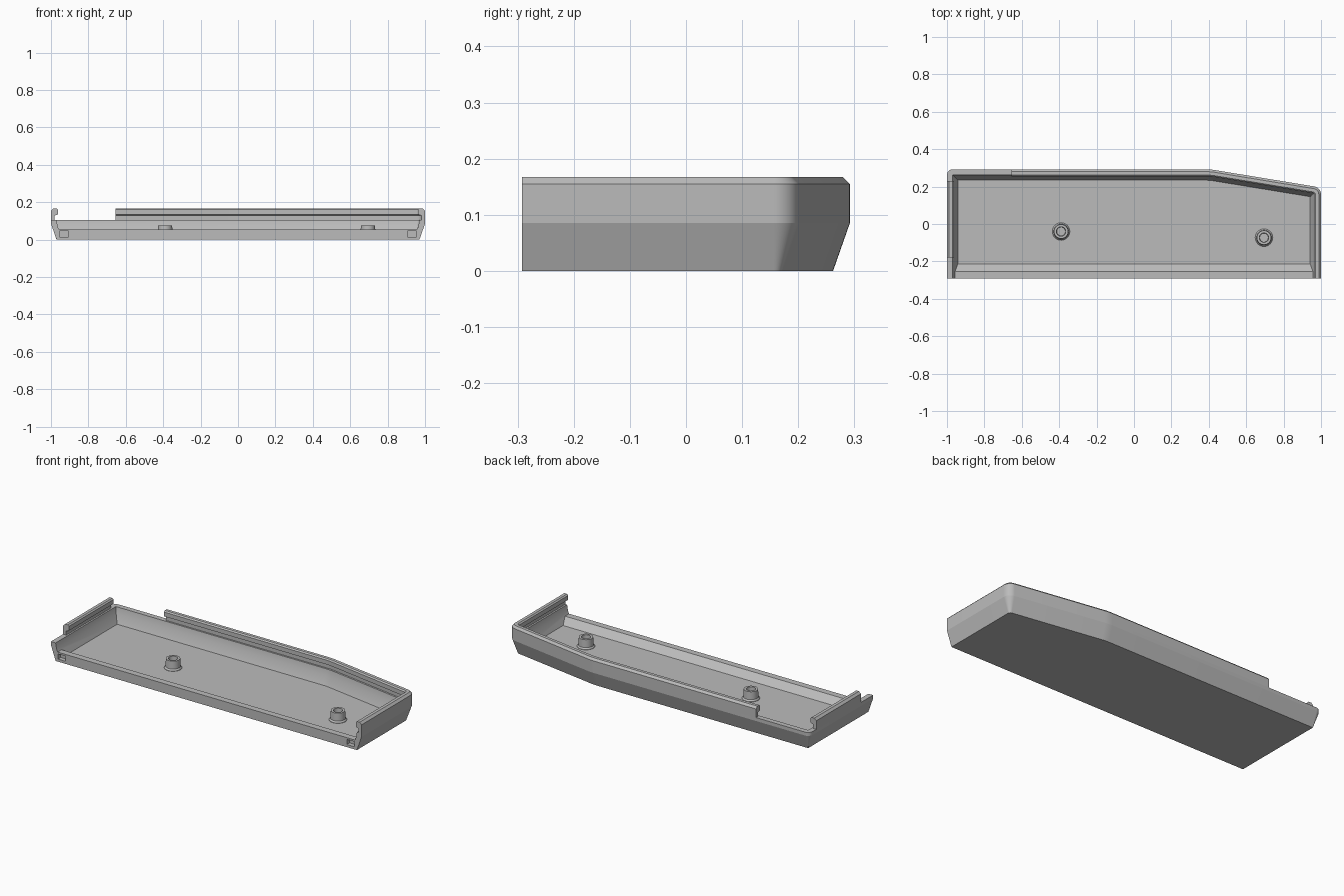
import bpy, bmesh, math
from mathutils import Vector

cube = bpy.data.objects.get("Cube")
if cube:
    bpy.data.objects.remove(cube)

grey = bpy.data.materials.new("plain grey")
grey.use_nodes = True
grey.diffuse_color = (0.5, 0.5, 0.5, 1)
grey.node_tree.nodes["Principled BSDF"].inputs["Base Color"].default_value = grey.diffuse_color

FRONT, FLOOR, RIM, STEPS = -0.292, 0.02, 0.105, 12
# Outline corners of the tray with their rounding radius
OUTLINE = [(-1, FRONT, 0), (-1, 0.292, 0.03), (0.41, 0.292, 0.3),
           (1, 0.195, 0.045), (1, FRONT, 0)]


def make(name, bm):
    bmesh.ops.recalc_face_normals(bm, faces=bm.faces)
    mesh = bpy.data.meshes.new(name)
    bm.to_mesh(mesh)
    bm.free()
    mesh.materials.append(grey)
    ob = bpy.data.objects.new(name, mesh)
    bpy.context.collection.objects.link(ob)
    return ob


def activate(ob):
    bpy.ops.object.select_all(action='DESELECT')
    ob.select_set(True)
    bpy.context.view_layer.objects.active = ob


def smooth(ob):
    activate(ob)
    bpy.ops.object.shade_smooth_by_angle(angle=math.radians(15))


def combine(ob, other, operation):
    activate(ob)
    mod = ob.modifiers.new("combine", 'BOOLEAN')
    mod.operation, mod.solver, mod.object = operation, 'EXACT', other
    bpy.ops.object.modifier_apply(modifier=mod.name)
    bpy.data.objects.remove(other)


def inset_path(corners, d):
    """Open path moved inward by d, with rounded corners."""
    pts = [Vector(c[:2]) for c in corners]
    normals = []
    for a, b in zip(pts, pts[1:]):
        t = (b - a).normalized()
        normals.append(Vector((t.y, -t.x)))
    out = [pts[0] + normals[0] * d]
    for p, (_, _, r), n1, n2 in zip(pts[1:-1], corners[1:-1], normals, normals[1:]):
        centre = p + (n1 + n2) / (1 + n1.dot(n2)) * max(d, r)
        for i in range(STEPS + 1):
            out.append(centre - n1.slerp(n2, i / STEPS) * max(r - d, 0.0002))
    return out + [pts[-1] + normals[-1] * d]


def bridge(bm, rows, caps):
    """Skin closed cross-sections that share one vertex count."""
    for a, b in zip(rows, rows[1:]):
        for i in range(len(a)):
            j = (i + 1) % len(a)
            bm.faces.new((a[i], a[j], b[j], b[i]))
    if caps:
        bm.faces.new(rows[0])
        bm.faces.new(rows[-1])


def sweep(name, corners, profile):
    bm = bmesh.new()
    paths = [[bm.verts.new((p.x, p.y, z)) for p in inset_path(corners, d)]
             for d, z in profile]
    bridge(bm, list(zip(*paths)), True)
    return make(name, bm)


def extrude(name, section, low, high):
    """Prism between two copies of a section; low and high place its points."""
    bm = bmesh.new()
    bridge(bm, [[bm.verts.new(place(p)) for p in section] for place in (low, high)], True)
    return make(name, bm)


# Lower tray wall, leaning outward, with a sloped foot inside
tray = sweep("tray_base", OUTLINE, [
    (0.03, 0), (0, 0.085), (0, RIM), (0.03, RIM), (0.036, 0.07), (0.058, FLOOR), (0.058, 0)])

# Floor plate and low front lip
floor = extrude("floor_plate", inset_path(OUTLINE, 0.045),
                lambda p: (p.x, p.y, 0), lambda p: (p.x, p.y, FLOOR))
lip = extrude("front_lip", [(FRONT, 0), (FRONT, 0.055), (-0.255, 0.055),
                            (-0.215, FLOOR), (-0.215, 0)],
              lambda p: (-0.96, *p), lambda p: (0.96, *p))
combine(tray, floor, 'UNION')
combine(tray, lip, 'UNION')

# Small latch pockets in the front face
for side in (-1, 1):
    bm = bmesh.new()
    bmesh.ops.create_cube(bm, size=1)
    bmesh.ops.scale(bm, vec=(0.05, 0.05, 0.03), verts=bm.verts)
    bmesh.ops.translate(bm, vec=(side * 0.93, FRONT, 0.03), verts=bm.verts)
    combine(tray, make("pocket_cutter", bm), 'DIFFERENCE')
smooth(tray)

# Raised rails: thin web with a thicker bead on top
RAIL = [(0, RIM), (0, 0.155), (0.012, 0.167), (0.03, 0.167), (0.037, 0.16),
        (0.037, 0.135), (0.02, 0.128), (0.02, RIM)]
smooth(sweep("back_and_left_rail", [(-0.655, 0.292, 0)] + OUTLINE[2:], RAIL))
smooth(sweep("right_rail", [(-1, -0.18, 0), (-1, 0.23, 0)], RAIL))

# Hollow screw bosses with a flared foot
BOSS = [(0.047, 0.015), (0.047, 0.022), (0.04, 0.03), (0.038, 0.075),
        (0.025, 0.075), (0.023, 0.035), (0.001, 0.035)]
for name, x, y in (("right_boss", -0.39, -0.04), ("left_boss", 0.695, -0.073)):
    bm = bmesh.new()
    sides = 32
    rows = [[bm.verts.new((x + r * math.cos(i * math.tau / sides),
                           y + r * math.sin(i * math.tau / sides), z))
             for i in range(sides)] for r, z in BOSS]
    bridge(bm, rows, True)
    smooth(make(name, bm))
